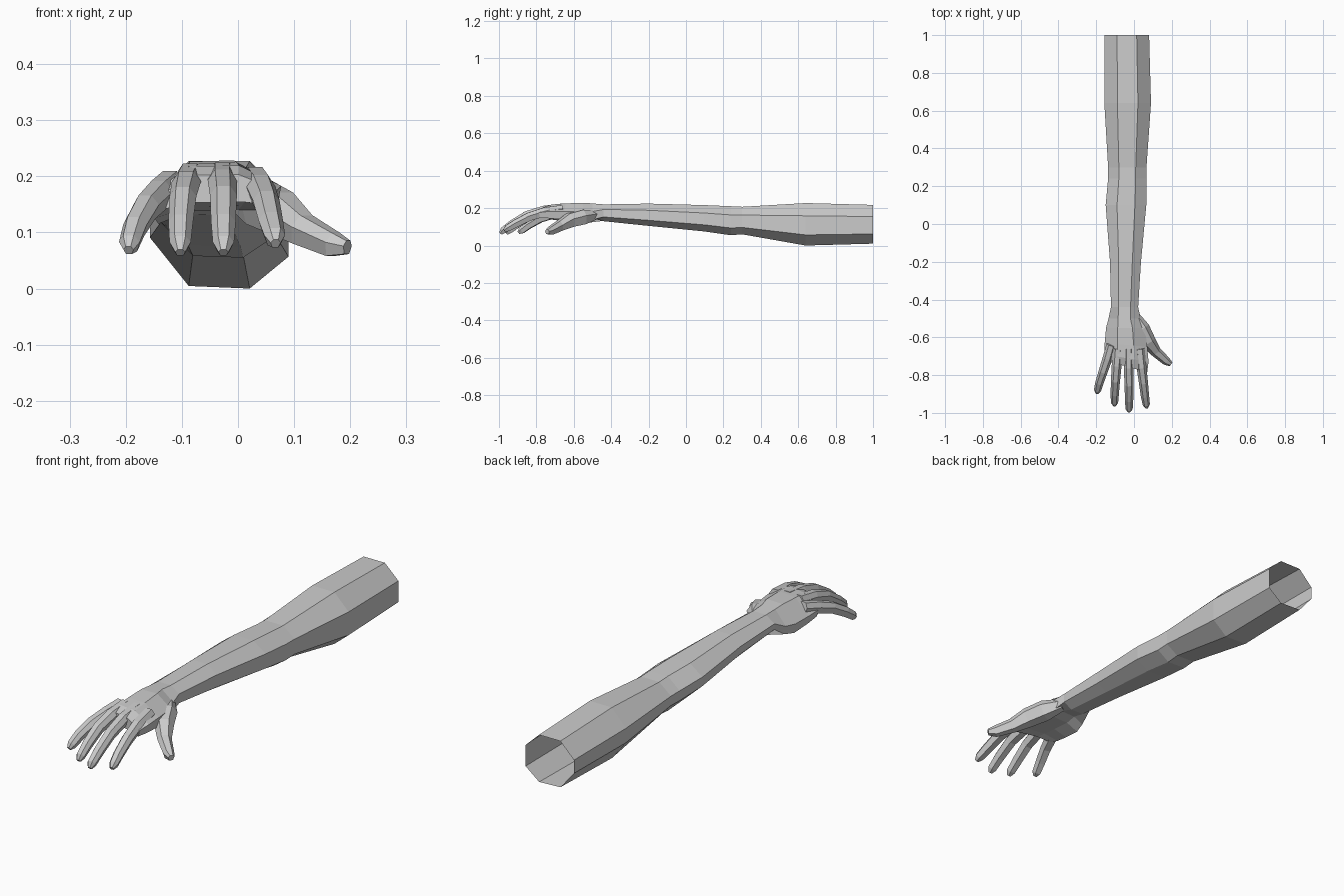
import bpy, bmesh
from mathutils import Vector

skin = bpy.data.materials.new("plain grey")
skin.diffuse_color = (0.6, 0.6, 0.6, 1)


def loft(name, rings, cap_start=False, cap_end=True):
    """Skin a list of point rings into one flat-shaded object."""
    bm = bmesh.new()
    vs = [[bm.verts.new(p) for p in r] for r in rings]
    n = len(rings[0])
    for a, b in zip(vs, vs[1:]):
        for i in range(n):
            j = (i + 1) % n
            bm.faces.new((a[i], a[j], b[j], b[i]))
    if cap_start:
        bm.faces.new(vs[0])
    if cap_end:
        bm.faces.new(vs[-1])
    bmesh.ops.recalc_face_normals(bm, faces=bm.faces)
    me = bpy.data.meshes.new(name)
    bm.to_mesh(me)
    bm.free()
    me.materials.append(skin)
    ob = bpy.data.objects.new(name, me)
    bpy.context.collection.objects.link(ob)
    return ob


# Octagon outline as fractions of the section's width and height
OCT = [(0.28, 1), (0.72, 1), (1, 0.7), (1, 0.25),
       (0.72, 0), (0.28, 0.02), (0, 0.4), (0, 0.68)]
# Arched outline for the cupped hand
ARCH = [(0.3, 0.95), (0.68, 0.97), (1, 0.55), (0.97, 0.12),
        (0.72, 0.22), (0.3, 0.2), (0.03, 0), (0, 0.35)]


def section(y, x0, x1, z0, z1, shape=OCT, skew=0):
    return [(x0 + (x1 - x0) * u, y - skew * (u - 0.5), z0 + (z1 - z0) * v)
            for u, v in shape]


# Upper arm, elbow and forearm (open at the shoulder), running into the wrist
arm = [section(*s) for s in (
    (1.0, -0.155, 0.08, 0.01, 0.217),
    (0.64, -0.157, 0.09, 0.0, 0.227),
    (0.30, -0.137, 0.066, 0.06, 0.207),
    (0.24, -0.137, 0.066, 0.055, 0.21),
    (0.10, -0.15, 0.065, 0.075, 0.216),
    (-0.20, -0.127, 0.037, 0.105, 0.224),
    (-0.44, -0.122, 0.022, 0.13, 0.22))]
# Back of the hand, palm and knuckles
arm += [section(*s) for s in (
    (-0.50, -0.135, 0.035, 0.125, 0.228, ARCH),
    (-0.55, -0.148, 0.058, 0.115, 0.232, ARCH),
    (-0.64, -0.155, 0.07, 0.125, 0.228, ARCH, 0.02),
    (-0.71, -0.158, 0.077, 0.135, 0.222, ARCH, 0.04),
    (-0.755, -0.145, 0.07, 0.14, 0.205, ARCH, 0.06))]
loft("arm_and_palm", arm)


def digit(name, pts, radii):
    """Six-sided tapering tube along a path."""
    pts = [Vector(p) for p in pts]
    rings = []
    for i, (p, r) in enumerate(zip(pts, radii)):
        d = (pts[min(i + 1, len(pts) - 1)] - pts[max(i - 1, 0)]).normalized()
        side = d.cross(Vector((0, 0, 1))).normalized()
        up = side.cross(d)
        rings.append([p + r * (side * a + up * b) for a, b in
                      ((1, 0.2), (0.5, 0.95), (-0.5, 0.95),
                       (-1, 0.2), (-0.6, -0.9), (0.6, -0.9))])
    loft(name, rings, cap_start=True)


# Fingers: knuckle, base, middle joint, end joint, tip
R = (0.026, 0.026, 0.024, 0.022, 0.019, 0.009)
digit("little_finger", [(-0.12, -0.64, 0.185), (-0.14, -0.71, 0.168), (-0.163, -0.78, 0.145),
                        (-0.183, -0.84, 0.11), (-0.193, -0.88, 0.08), (-0.195, -0.895, 0.068)], R)
digit("ring_finger", [(-0.085, -0.66, 0.198), (-0.092, -0.75, 0.185), (-0.098, -0.83, 0.16),
                      (-0.102, -0.90, 0.115), (-0.103, -0.945, 0.08), (-0.103, -0.96, 0.064)], R)
digit("middle_finger", [(-0.028, -0.66, 0.2), (-0.028, -0.76, 0.188), (-0.026, -0.85, 0.162),
                        (-0.026, -0.93, 0.115), (-0.026, -0.978, 0.08), (-0.026, -0.992, 0.064)], R)
digit("index_finger", [(0.03, -0.66, 0.192), (0.04, -0.76, 0.178), (0.05, -0.84, 0.153),
                       (0.058, -0.91, 0.118), (0.065, -0.955, 0.092), (0.067, -0.972, 0.08)], R)
# Thumb with a thick fleshy base
digit("thumb", [(0.0, -0.48, 0.165), (0.04, -0.55, 0.152), (0.075, -0.62, 0.135),
                (0.115, -0.675, 0.105), (0.17, -0.725, 0.078), (0.195, -0.742, 0.073)],
      (0.025, 0.042, 0.04, 0.029, 0.023, 0.013))
